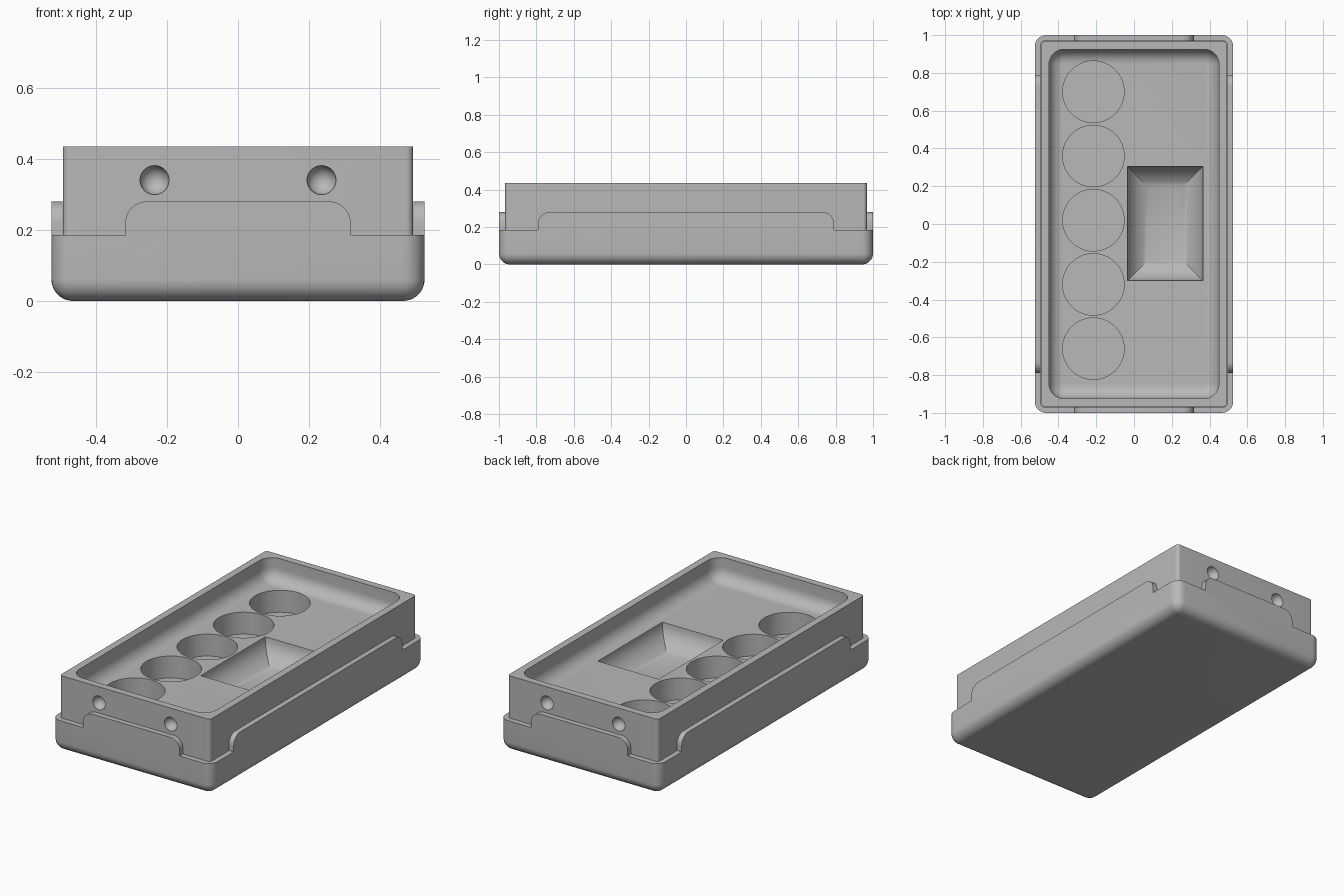
import bpy, bmesh
from math import sin, cos, pi, radians
from mathutils import Matrix

cube = bpy.data.objects.get("Cube")
if cube:
    bpy.data.objects.remove(cube, do_unlink=True)

grey = bpy.data.materials.new("plain grey")
grey.use_nodes = True
COLOUR = (0.48, 0.48, 0.48, 1)
grey.diffuse_color = COLOUR
grey.node_tree.nodes["Principled BSDF"].inputs["Base Color"].default_value = COLOUR


def make(name, bm):
    bmesh.ops.remove_doubles(bm, verts=bm.verts, dist=1e-5)
    bmesh.ops.recalc_face_normals(bm, faces=bm.faces)
    mesh = bpy.data.meshes.new(name)
    bm.to_mesh(mesh)
    bm.free()
    mesh.materials.append(grey)
    obj = bpy.data.objects.new(name, mesh)
    bpy.context.collection.objects.link(obj)
    return obj


def ring(hx, hy, r, steps=8):
    """Rounded rectangle outline, counter-clockwise."""
    if r <= 0:
        return [(hx, hy), (-hx, hy), (-hx, -hy), (hx, -hy)]
    pts = []
    for k, (sx, sy) in enumerate([(1, 1), (-1, 1), (-1, -1), (1, -1)]):
        for i in range(steps + 1):
            a = (k + i / steps) * pi / 2
            pts.append((sx * (hx - r) + r * cos(a), sy * (hy - r) + r * sin(a)))
    return pts


def loft(name, hx, hy, r, levels, cx=0, cy=0):
    """Stack outlines; each level is (inset, z)."""
    bm = bmesh.new()
    loops = []
    for inset, z in levels:
        rr = max(r - inset, 0.003) if r else 0
        loops.append([bm.verts.new((cx + x, cy + y, z))
                      for x, y in ring(hx - inset, hy - inset, rr)])
    for a, b in zip(loops, loops[1:]):
        for i in range(len(a)):
            j = (i + 1) % len(a)
            bm.faces.new((a[i], a[j], b[j], b[i]))
    bm.faces.new(loops[0])
    bm.faces.new(loops[-1])
    return make(name, bm)


def fillet(r, z, steps=10):
    """Levels of a rounded bottom edge starting at height z."""
    return [(r * (1 - sin(t)), z + r * (1 - cos(t)))
            for t in (i * pi / 2 / steps for i in range(steps + 1))]


def cut(target, cutter):
    mod = target.modifiers.new("cut", 'BOOLEAN')
    mod.operation = 'DIFFERENCE'
    mod.solver = 'EXACT'
    mod.object = cutter
    bpy.context.view_layer.objects.active = target
    bpy.ops.object.modifier_apply(modifier=mod.name)
    bpy.data.objects.remove(cutter, do_unlink=True)


def notch(edge, far, near, depth, along_x, su, sv):
    """Cutter beside a raised tab, with the tab's rounded shoulder."""
    r, low, top = 0.06, 0.185, 0.28
    prof = [(far, 0.4), (far, low), (edge, low)]
    prof += [(edge - r + r * cos(a), top - r + r * sin(a))
             for a in (i * pi / 16 for i in range(9))]
    prof.append((edge - r, 0.4))
    bm = bmesh.new()
    sides = []
    for v in (near, depth):
        sides.append([bm.verts.new((su * u, sv * v, z) if along_x else (sv * v, su * u, z))
                      for u, z in prof])
    n = len(prof)
    for i in range(n):
        j = (i + 1) % n
        bm.faces.new((sides[0][i], sides[0][j], sides[1][j], sides[1][i]))
    bm.faces.new(sides[0])
    bm.faces.new(sides[1])
    return make("notch_cutter", bm)


# Outer shell: rounded tub with a raised tab on each wall
shell = loft("outer_shell", 0.525, 1.0, 0.06, fillet(0.06, 0) + [(0, 0.28)])
cut(shell, loft("shell_cavity", 0.494, 0.968, 0.02, [(0, 0.06), (0, 0.5)]))
for su in (1, -1):
    for sv in (1, -1):
        cut(shell, notch(0.317, 0.6, 0.9, 1.1, True, su, sv))
        cut(shell, notch(0.79, 1.1, 0.4, 0.6, False, su, sv))

# Inner tray with a dished recess
FLOOR = 0.30
tray = loft("inner_tray", 0.493, 0.967, 0.02, [(0, 0.06), (0, 0.435)])
cut(tray, loft("recess", 0.45, 0.925, 0.08, fillet(0.075, FLOOR) + [(0, 0.5)]))

# Row of five round wells
for i in range(5):
    bm = bmesh.new()
    bmesh.ops.create_cone(bm, cap_ends=True, segments=64, radius1=0.163, radius2=0.163,
                          depth=0.25,
                          matrix=Matrix.Translation((-0.215, 0.02 + 0.34 * (i - 2), 0.295)))
    cut(tray, make("well_cutter", bm))

# Rectangular pocket with curved, mitred sides
curve = [i * radians(68) / 10 for i in range(10, -1, -1)]
end = 1 - cos(curve[0])
levels = [(0.12 * (1 - cos(t)) / end, FLOOR - 0.13 * sin(t) / sin(curve[0])) for t in curve]
cut(tray, loft("pocket", 0.2, 0.3025, 0, levels + [(0, 0.4)], 0.165, 0.0025))

# Round dimples on both end walls
for sx in (1, -1):
    for sy in (1, -1):
        bm = bmesh.new()
        bmesh.ops.create_uvsphere(bm, u_segments=32, v_segments=16, radius=0.041,
                                  matrix=Matrix.Translation((sx * 0.235, sy * 0.968, 0.34)))
        cut(tray, make("dimple_cutter", bm))

# Smooth rounded surfaces, keep crisp edges
for obj in (shell, tray):
    bpy.ops.object.select_all(action='DESELECT')
    obj.select_set(True)
    bpy.context.view_layer.objects.active = obj
    bpy.ops.object.shade_smooth_by_angle(angle=radians(30))
